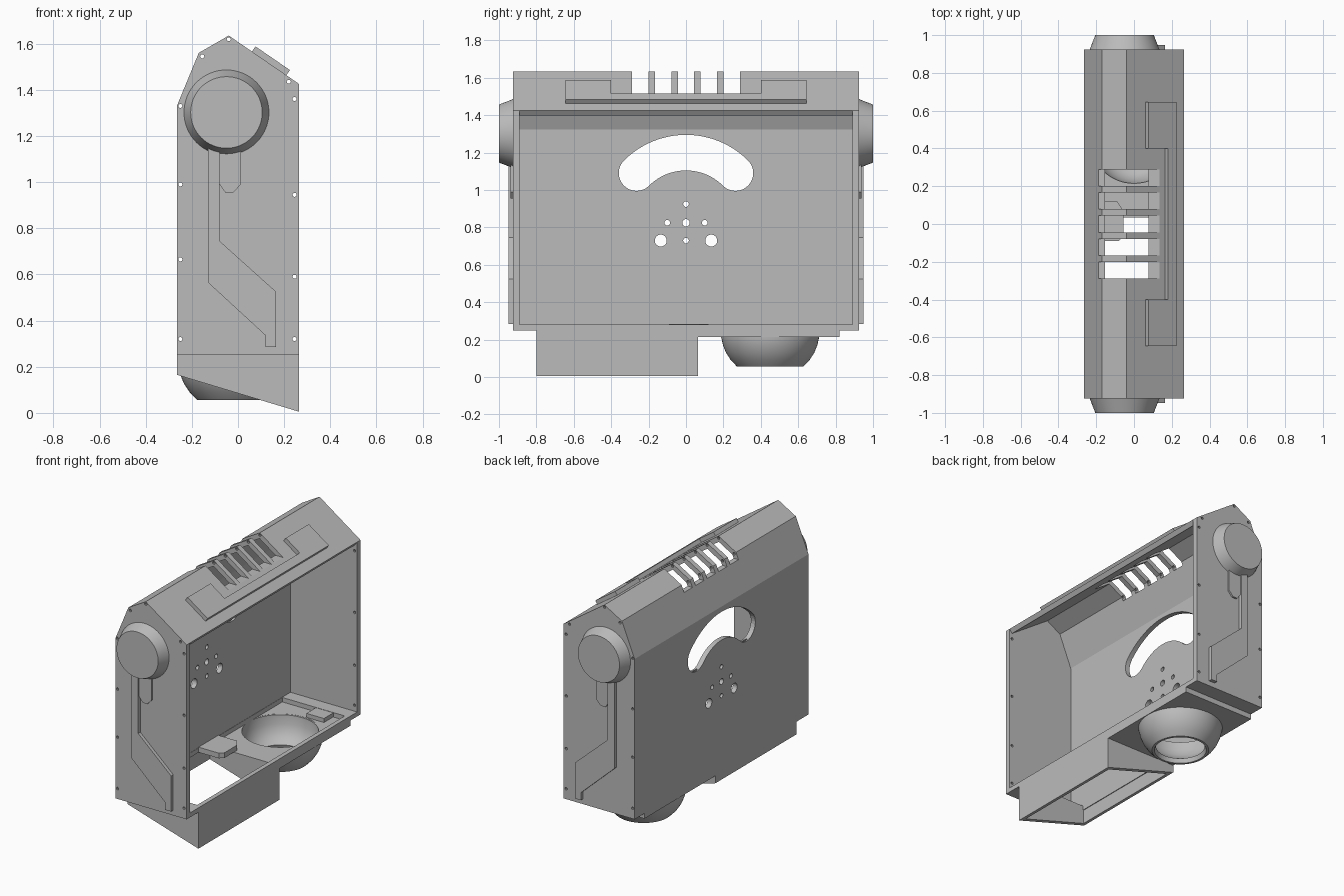
import bpy, bmesh, math
from mathutils import Matrix

if "Cube" in bpy.data.objects:
    bpy.data.objects.remove(bpy.data.objects["Cube"], do_unlink=True)

grey = bpy.data.materials.new("plain grey")
grey.use_nodes = True
grey.diffuse_color = (0.5, 0.5, 0.5, 1)
grey.node_tree.nodes["Principled BSDF"].inputs["Base Color"].default_value = (0.5, 0.5, 0.5, 1)


def finish(name, bm):
    bmesh.ops.recalc_face_normals(bm, faces=bm.faces)
    mesh = bpy.data.meshes.new(name)
    bm.to_mesh(mesh)
    bm.free()
    mesh.materials.append(grey)
    ob = bpy.data.objects.new(name, mesh)
    bpy.context.scene.collection.objects.link(ob)
    return ob


# Frames that place a flat outline (a, b) at height h
def along_x(a, b, h): return (h, a, b)
def along_y(a, b, h): return (a, h, b)
def along_z(a, b, h): return (a, b, h)


def on_roof(t, y, h):
    return (-0.04 + t * 0.824 + h * 0.567, y, 1.635 - t * 0.567 + h * 0.824)


def prism(name, pts, lo, hi, frame):
    bm = bmesh.new()
    low = [bm.verts.new(frame(a, b, lo)) for a, b in pts]
    top = [bm.verts.new(frame(a, b, hi)) for a, b in pts]
    bm.faces.new(low)
    bm.faces.new(top)
    n = len(pts)
    for i in range(n):
        j = (i + 1) % n
        bm.faces.new((low[i], low[j], top[j], top[i]))
    return finish(name, bm)


def box(name, x0, x1, y0, y1, z0, z1):
    return prism(name, [(x0, y0), (x1, y0), (x1, y1), (x0, y1)], z0, z1, along_z)


def arc(cx, cy, r, start, end, n):
    angles = [math.radians(start + (end - start) * i / n) for i in range(n + 1)]
    return [(cx + r * math.cos(a), cy + r * math.sin(a)) for a in angles]


def circle(cx, cy, r, n=24):
    return arc(cx, cy, r, 0, 360, n)[:-1]


def smooth(ob):
    bpy.ops.object.select_all(action='DESELECT')
    bpy.context.view_layer.objects.active = ob
    ob.select_set(True)
    bpy.ops.object.shade_smooth_by_angle(angle=math.radians(30))


def cut(ob, cutters):
    for c in cutters:
        c.hide_render = True
        m = ob.modifiers.new("cut", 'BOOLEAN')
        m.operation = 'DIFFERENCE'
        m.solver = 'EXACT'
        m.object = c
    bpy.context.view_layer.update()
    graph = bpy.context.evaluated_depsgraph_get()
    mesh = bpy.data.meshes.new_from_object(ob.evaluated_get(graph))
    ob.modifiers.clear()
    ob.data = mesh


def discard(cutters):
    for c in cutters:
        bpy.data.objects.remove(c, do_unlink=True)


# Casing: bent sheet with an open side, plus two end plates
outer = [(0.265, 0.25), (-0.265, 0.25), (-0.265, 1.33), (-0.17, 1.56),
         (-0.04, 1.635), (0.265, 1.425)]
inner = [(0.246, 1.398), (-0.042, 1.596), (-0.144, 1.537), (-0.232, 1.3235),
         (-0.232, 0.28), (0.265, 0.28)]
shell = prism("casing_shell", outer + inner, -0.89, 0.89, along_y)
plates = [prism("end_plate", outer, min(s * 0.89, s * 0.925), max(s * 0.89, s * 0.925), along_y)
          for s in (-1, 1)]

# Screw holes run through the whole length
screws = [(-0.25, 0.32), (-0.25, 0.665), (-0.25, 0.99), (-0.25, 1.33), (-0.155, 1.545),
          (-0.04, 1.619), (0.22, 1.435), (0.245, 1.36), (0.245, 0.945), (0.245, 0.59),
          (0.245, 0.32)]
screw_cutters = [prism("screw_cutter", circle(x, z, 0.009, 10), -1.1, 1.1, along_y)
                 for x, z in screws]
for p in plates:
    cut(p, screw_cutters)

# Roof vents, curved window, small holes and floor opening
cutters = [box("vent_cutter", -0.4, 0.4, y - 0.044, y + 0.044, 1.515, 1.8)
           for y in (-0.245, -0.1225, 0, 0.1225, 0.245)]
cz, mid, half = 0.826, 0.374, 0.095
d = mid * math.sqrt(0.5)
window = (arc(0, cz, mid + half, 45, 135, 32) + arc(-d, cz + d, half, 135, 315, 16)[1:]
          + arc(0, cz, mid - half, 135, 45, 24)[1:] + arc(d, cz + d, half, -135, 45, 16)[1:-1])
cutters.append(prism("window_cutter", window, -0.4, 0, along_x))
for y, z, r in [(0, 0.925, 0.015), (-0.1, 0.825, 0.015), (0, 0.825, 0.02), (0.1, 0.825, 0.015),
                (-0.135, 0.73, 0.032), (0.135, 0.73, 0.032), (0, 0.73, 0.015)]:
    cutters.append(prism("hole_cutter", circle(y, z, r), -0.4, 0, along_x))
cutters.append(box("floor_cutter", -0.23, 0.235, -0.77, 0.80, 0.1, 0.4))
cut(shell, screw_cutters + cutters)
discard(screw_cutters + cutters)

# Raised plate on the roof slope
roof = [(0.122, -0.645), (0.303, -0.645), (0.303, 0.645), (0.122, 0.645),
        (0.122, 0.4), (0.249, 0.4), (0.249, -0.4), (0.122, -0.4)]
prism("roof_plate", roof, -0.002, 0.027, on_roof)

# End hubs with their raised strips and tabs
strip = [(-0.13, 1.2), (-0.13, 0.565), (0.12, 0.335), (0.12, 0.285), (0.165, 0.285),
         (0.165, 0.525), (-0.08, 0.745), (-0.08, 1.2)]
tab = [(-0.08, 1.2), (-0.08, 0.99), (-0.055, 0.955), (-0.02, 0.955), (0.012, 0.99), (0.012, 1.2)]
for s in (-1, 1):
    bm = bmesh.new()
    place = Matrix.Translation((-0.05, s * 0.96, 1.302)) @ Matrix.Rotation(-s * math.pi / 2, 4, 'X')
    bmesh.ops.create_cone(bm, cap_ends=True, segments=64, radius1=0.186, radius2=0.155,
                          depth=0.08, matrix=place)
    smooth(finish("end_hub", bm))
    prism("side_strip", strip, s * 0.92, s * 0.948, along_y)
    prism("side_tab", tab, s * 0.92, s * 0.937, along_y)

# Sloped chute, open above and below
chute = prism("chute", [(-0.265, 0.25), (0.265, 0.25), (0.265, 0.005), (-0.265, 0.165)],
              -0.80, 0.065, along_y)
c = box("chute_cutter", -0.235, 0.235, -0.77, 0.035, -1, 1)
cut(chute, [c])
discard([c])

# Lower pan holding the bowl
pan = box("floor_pan", -0.265, 0.265, 0.065, 0.82, 0.215, 0.25)
c = prism("pan_cutter", circle(0, 0.45, 0.245, 64), 0, 1, along_z)
cut(pan, [c])
discard([c])

# Hollow bowl with an open bottom
profile = [(0.26, 0.249), (0.262, 0.215), (0.252, 0.17), (0.236, 0.13), (0.21, 0.09),
           (0.177, 0.056), (0.162, 0.056), (0.152, 0.085), (0.185, 0.105), (0.213, 0.145),
           (0.23, 0.19), (0.235, 0.249)]
bm = bmesh.new()
n = 64
rings = []
for i in range(n):
    a = 2 * math.pi * i / n
    rings.append([bm.verts.new((r * math.cos(a), 0.45 + r * math.sin(a), z)) for r, z in profile])
for i in range(n):
    p, q = rings[i], rings[(i + 1) % n]
    for k in range(len(profile)):
        m = (k + 1) % len(profile)
        bm.faces.new((p[k], p[m], q[m], q[k]))
smooth(finish("bowl", bm))

# Latch tabs on the floor
latch = [(-0.231, 0.12), (-0.231, -0.09), (-0.08, -0.09), (-0.055, -0.065), (-0.055, 0.07),
         (-0.09, 0.12)]
prism("latch_tab", latch, 0.25, 0.285, along_z)
box("far_latch_tab", 0.02, 0.15, 0.70, 0.80, 0.251, 0.278)
